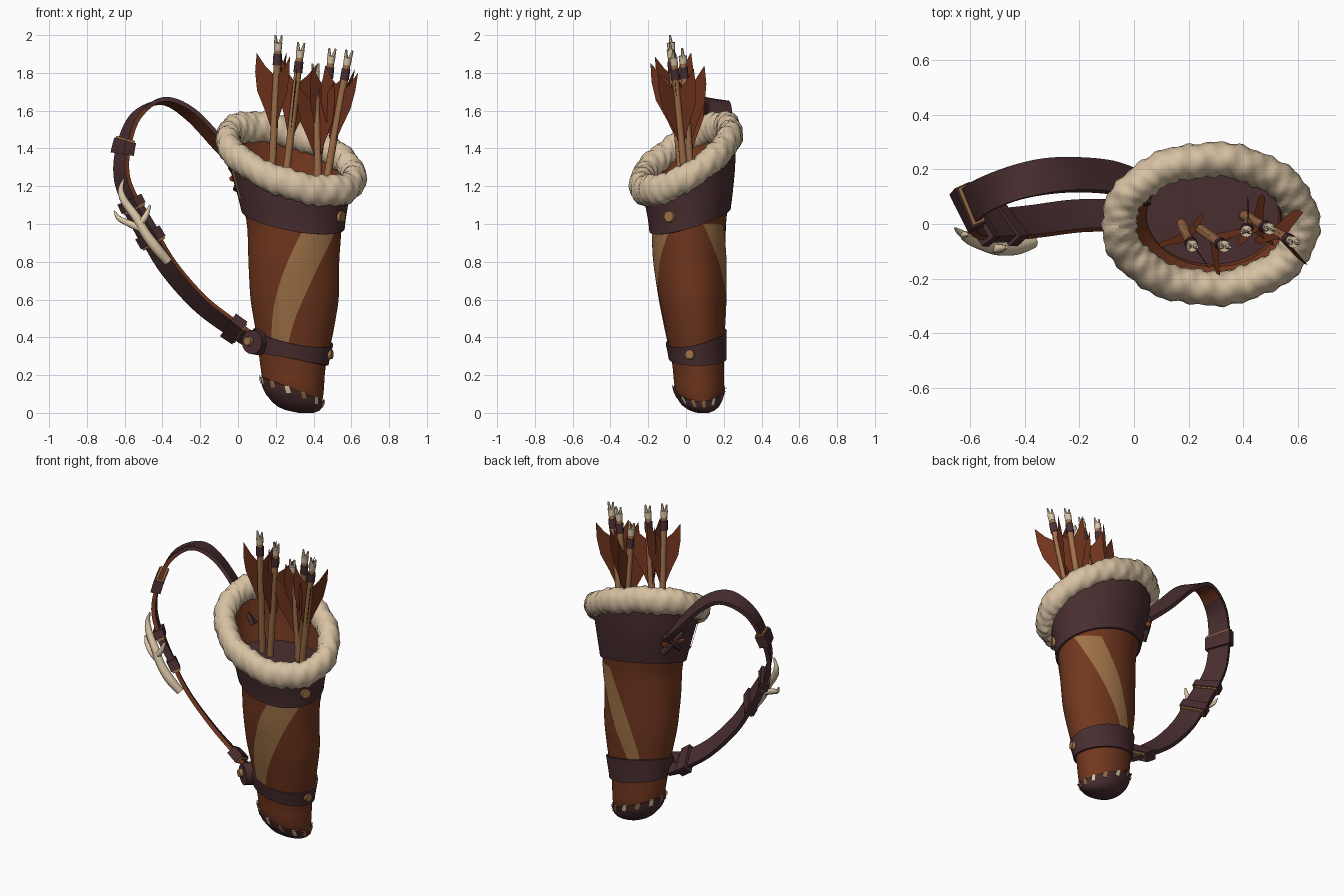
import bpy, bmesh, math
from math import sin, cos, pi, radians
from mathutils import Vector, Matrix

if "Cube" in bpy.data.objects:
    bpy.data.objects.remove(bpy.data.objects["Cube"])

TAU = 2 * pi


def mat(name, *rgb):
    m = bpy.data.materials.new(name)
    m.diffuse_color = (*rgb, 1)
    m.use_nodes = True
    m.node_tree.nodes["Principled BSDF"].inputs["Base Color"].default_value = m.diffuse_color
    return m


RUST = mat("rust leather", .165, .038, .013)
DARK = mat("dark leather", .068, .027, .030)
FUR = mat("cream fur", .68, .53, .36)
TAN = mat("tan hide", .34, .165, .062)
BONE = mat("bone", .70, .56, .38)
WOOD = mat("arrow wood", .36, .165, .070)
VANE = mat("feather brown", .165, .034, .012)


def make(name, verts, faces, mats, idx=None):
    me = bpy.data.meshes.new(name)
    me.from_pydata(verts, [], faces)
    for m in mats:
        me.materials.append(m)
    if idx:
        me.polygons.foreach_set("material_index", idx)
    ob = bpy.data.objects.new(name, me)
    bpy.context.collection.objects.link(ob)
    return ob


def grid(name, fn, nu, nv, mats, closed=True, cap=False, rule=None):
    """Surface through fn(u, v); u may wrap, ends may be capped."""
    n = nu if closed else nu + 1
    verts = [fn(i / nu, j / nv) for j in range(nv + 1) for i in range(n)]
    faces, idx = [], []
    for j in range(nv):
        for i in range(nu):
            k = (i + 1) % n
            faces.append((j * n + i, j * n + k, (j + 1) * n + k, (j + 1) * n + i))
            idx.append(rule(i, j / nv) if rule else 0)
    if cap:
        faces += [tuple(range(n))[::-1], tuple(range(nv * n, nv * n + n))]
        idx += [0, 0]
    return make(name, verts, faces, mats, idx)


def spline(pts, t):
    """Catmull-Rom through 4D points, t in point indices."""
    k = max(0, min(len(pts) - 2, int(t)))
    f = t - k
    b, c = Vector(pts[k]), Vector(pts[k + 1])
    a = Vector(pts[k - 1]) if k else 2 * b - c
    d = Vector(pts[k + 2]) if k + 2 < len(pts) else 2 * c - b
    return .5 * (2 * b + (c - a) * f + (2 * a - 5 * b + 4 * c - d) * f * f + (3 * b - a - 3 * c + d) * f ** 3)


# Quiver silhouette: z, centre x, radius x, centre y, radius y
ROWS = [(0, .36, .03, .09, .02), (.015, .34, .09, .085, .065), (.06, .315, .135, .075, .11),
        (.13, .295, .160, .07, .132), (.25, .29, .172, .065, .135), (.4, .30, .20, .05, .15),
        (.6, .30, .235, .035, .175), (.8, .295, .24, .02, .19), (1, .30, .25, .015, .195),
        (1.15, .295, .28, .01, .22), (1.3, .285, .315, .01, .235), (1.6, .28, .34, 0, .25)]


def row(z):
    z = max(0, min(1.59, z))
    for a, b in zip(ROWS, ROWS[1:]):
        if z <= b[0]:
            f = (z - a[0]) / (b[0] - a[0])
            return Vector([p + (q - p) * f for p, q in zip(a[1:], b[1:])])


def skin(th, z, off=0.0):
    d = min(.04, z * .5)
    cx, rx, cy, ry = (row(z - d) + row(z) + row(z + d)) / 3
    return Vector((cx + (rx + off) * cos(th), cy + (ry + off) * sin(th), z))


def rim(th):
    return 1.345 - .3 * .335 * cos(th) + .58 * .235 * sin(th)


def wrap(name, lo, hi, off, m, nv=8, a0=0.0, a1=TAU, nu=72, cap=False):
    """Layer of leather following the body, with closed lips at its edges."""
    def fn(u, v):
        th = a0 + (a1 - a0) * u
        f = max(0, min(1, (v * nv - 1) / (nv - 2)))
        return skin(th, lo(th) + (hi(th) - lo(th)) * f, off if 0 < v < 1 else off * .1)
    return grid(name, fn, nu, nv, [m], a1 - a0 > 6, cap)


# Body, lining and floor
FLOOR = 1.18


def lining(u, v):
    th = TAU * u
    return skin(th, rim(th) + (FLOOR - .01 - rim(th)) * v, -.015 - .025 * v) + Vector((0, .015 * v, 0))


grid("body", lambda u, v: skin(TAU * u, .02 + (rim(TAU * u) - .02) * v ** 1.4), 72, 40, [RUST])
grid("lining", lining, 72, 8, [RUST])
make("inner_floor", [skin(TAU * i / 48, FLOOR, -.045) + Vector((-.005, .02, 0)) for i in range(48)],
     [tuple(range(48))], [DARK])

# Dark collar, lower band and toe cap
wrap("collar", lambda t: 1.02 - .045 * cos(t) + .06 * sin(t), rim, .016, DARK, 10)
wrap("lower_band", lambda t: .285 - .035 * cos(t), lambda t: .40 - .04 * cos(t) + .035 * sin(t), .014, DARK, 6)
wrap("toe_cap", lambda t: 0.0, lambda t: .125 - .065 * cos(t), .010, DARK, 14, cap=True)
wrap("collar_torn_edge", lambda t: 1.13, lambda t: 1.33, .024, TAN, 6, radians(196), radians(203), 3)

# Slanting stripes, front and back
for name, side, swing, power, half in (("front_stripe", -1, 62, 1.4, 14), ("back_stripe", 1, 70, 1.2, 10)):
    def stripe(u, v):
        th = 113 - swing * v ** power + (half + 11 * v) * (1 - 2 * u)
        return skin(radians(side * th), .36 + .64 * v, .005)
    grid(name, stripe, 10, 24, [TAN], False)

# Stitches around the toe cap
for i in range(13):
    a = TAU * (i + .3) / 13
    zc = .11 - .065 * cos(a)
    wrap("stitch", lambda t: zc - .018, lambda t: zc + .022, .015,
         BONE if i % 2 else TAN, 4, a - .075, a + .075, 2)


# Fur rim
def fur(u, v):
    th, ph = TAU * u, TAU * v - pi / 2
    e = Vector((cos(th) / .335, sin(th) / .235, 0)).normalized()
    k = 1 + .05 * sin(TAU * (9 * u + v)) + .04 * sin(TAU * (23 * u - 2 * v) + 1) + .045 * sin(TAU * (37 * u + 3 * v))
    c = Vector((.28 + .335 * cos(th), .235 * sin(th), rim(th)))
    return c + k * (e * cos(ph) * .064 + Vector((0, 0, 1)) * sin(ph) * .082)


grid("fur_rim", fur, 160, 16, [FUR])

# Shoulder strap: x, y, z, roll in degrees
STRAP = [(.04, .13, 1.28, -20), (-.08, .17, 1.40, -25), (-.25, .18, 1.58, -24), (-.40, .16, 1.65, -8),
         (-.54, .11, 1.57, 15), (-.605, .06, 1.41, 25), (-.615, .02, 1.25, 30), (-.56, 0, 1.10, 35),
         (-.465, 0, .93, 40), (-.36, .01, .76, 40), (-.2, .03, .58, 38), (-.03, .03, .45, 35), (.09, .02, .37, 30)]


def strap(name, t0, t1, hw, ht, n, mats, rule=None):
    def fn(u, v):
        t = t0 + (t1 - t0) * v
        p = spline(STRAP, t)
        d = spline(STRAP, t + .02) - spline(STRAP, t - .02)
        out = Vector((d.z, 0, -d.x)).normalized()
        r, fwd = radians(p.w), Vector((0, -1, 0))
        w, nrm = fwd * cos(r) - out * sin(r), out * cos(r) + fwd * sin(r)
        a, b = ((-1, 1), (1, 1), (1, -1), (-1, -1))[round(u * 4) % 4]
        return p.to_3d() + w * a * hw + nrm * b * ht
    return grid(name, fn, 4, n, mats, True, True, rule)


# Rust underside on the upper arch, rust front edge on the rest
strap("shoulder_strap", 0, 12, .066, .012, 96, [DARK, RUST], lambda i, v: int(i == (2 if v < .3 else 1)))
strap("strap_overlap", 6.9, 8.1, .068, .02, 12, [DARK])
for t0, t1, hw in ((4.8, 5.25, .08), (6.8, 7.1, .08), (7.85, 8.17, .08), (10.85, 11.3, .085)):
    strap("strap_keeper", t0, t1, hw, .030, 4, [DARK])
for t0, t1 in ((4.74, 4.8), (7.1, 7.16), (8.17, 8.23), (11.3, 11.35)):
    strap("keeper_trim", t0, t1, .074, .024, 2, [TAN])


def rod(name, p, q, r0, r1, m, n=10):
    p, q = Vector(p), Vector(q)
    bm = bmesh.new()
    rot = (q - p).to_track_quat('Z', 'Y').to_matrix().to_4x4()
    bmesh.ops.create_cone(bm, cap_ends=True, segments=n, radius1=r0, radius2=r1, depth=(q - p).length,
                          matrix=Matrix.Translation((p + q) / 2) @ rot)
    me = bpy.data.meshes.new(name)
    bm.to_mesh(me)
    bm.free()
    me.materials.append(m)
    bpy.context.collection.objects.link(bpy.data.objects.new(name, me))


# Rivets, strap anchor and lacing knot
def rivet(p, nrm, r):
    nrm = Vector(nrm).normalized()
    rod("rivet", p - nrm * .02, p + nrm * .012, r, r * .8, TAN, 14)


rivet(skin(radians(-27), 1.04, .018), (.89, -.55, 0), .036)
rivet(skin(radians(-14), .31, .016), (1, -.3, 0), .030)
anchor_n = Vector((-.55, -.83, 0)).normalized()
anchor = Vector((.08, -.045, .375))
rod("strap_anchor", anchor - anchor_n * .05, anchor + anchor_n * .012, .07, .064, DARK, 16)
rivet(anchor + anchor_n * .01 + Vector((-.02, 0, .005)), anchor_n, .028)
for a, za, b, zb, m in ((140, 1.17, 163, 1.30, DARK), (140, 1.29, 165, 1.18, DARK), (138, 1.23, 168, 1.24, RUST)):
    rod("lacing", skin(radians(a), za, .03), skin(radians(b), zb, .03), .018, .014, m, 6)


# Antler toggle: x, y, z, radius
def tube(name, pts, m):
    n = len(pts) - 1

    def fn(u, v):
        p = spline(pts, v * n)
        d = (spline(pts, v * n + .02) - spline(pts, v * n - .02)).to_3d().normalized()
        s = d.cross(Vector((0, 1, 0))).normalized()
        return p.to_3d() + p.w * (s * cos(TAU * u) + s.cross(d) * sin(TAU * u))
    return grid(name, fn, 10, n * 6, [m], True, True)


tube("antler_beam", [(-.37, -.065, .80, .024), (-.43, -.085, .87, .028), (-.49, -.09, .95, .026),
                     (-.535, -.08, 1.03, .024), (-.60, -.055, 1.12, .021), (-.62, -.04, 1.18, .015),
                     (-.605, -.04, 1.24, .004)], BONE)
tube("antler_tine", [(-.50, -.09, .97, .02), (-.57, -.07, 1.0, .018), (-.63, -.035, 1.03, .013),
                     (-.655, -.015, 1.07, .004)], BONE)
tube("antler_tine", [(-.52, -.09, 1.0, .018), (-.49, -.09, 1.04, .016), (-.465, -.085, 1.10, .006)], BONE)


# Arrows: shaft, wrap, forked nock and three vanes
def arrow(p, q, spin):
    p, q = Vector(p), Vector(q)
    d = (q - p).normalized()
    at = lambda s: q - d * s
    x = d.cross(Vector((0, 1, 0))).normalized()
    y = d.cross(x)
    rod("arrow_shaft", p, at(.06), .02, .019, WOOD)
    rod("arrow_wrap", at(.16), at(.10), .024, .023, DARK)
    rod("arrow_nock", at(.08), at(.04), .020, .022, BONE)
    for s in (-1, 1):
        rod("nock_prong", at(.05) + x * s * .010, at(0) + x * s * .017, .012, .005, BONE, 6)
    for k in range(3):
        a = spin + TAU * k / 3
        e = x * cos(a) + y * sin(a)
        shape = ((.015, .21), (.06, .17), (.112, .10), (.115, .20), (.10, .30), (.05, .41), (.015, .50))
        make("arrow_vane", [at(s) + e * w for w, s in shape], [tuple(range(7))], [VANE])


arrow((.175, .0, FLOOR), (.215, -.085, 2.0), .1)
arrow((.245, -.02, FLOOR), (.335, -.085, 1.96), 1.5)
arrow((.425, .02, FLOOR), (.41, -.03, 1.85), 2.6)
arrow((.405, .03, FLOOR), (.50, -.02, 1.93), .6)
arrow((.46, .0, FLOOR), (.59, -.07, 1.92), 2.2)

# Smooth shading with sharp edges kept
bpy.ops.object.select_all(action='SELECT')
bpy.context.view_layer.objects.active = bpy.data.objects["body"]
bpy.ops.object.shade_smooth_by_angle(angle=radians(40))
